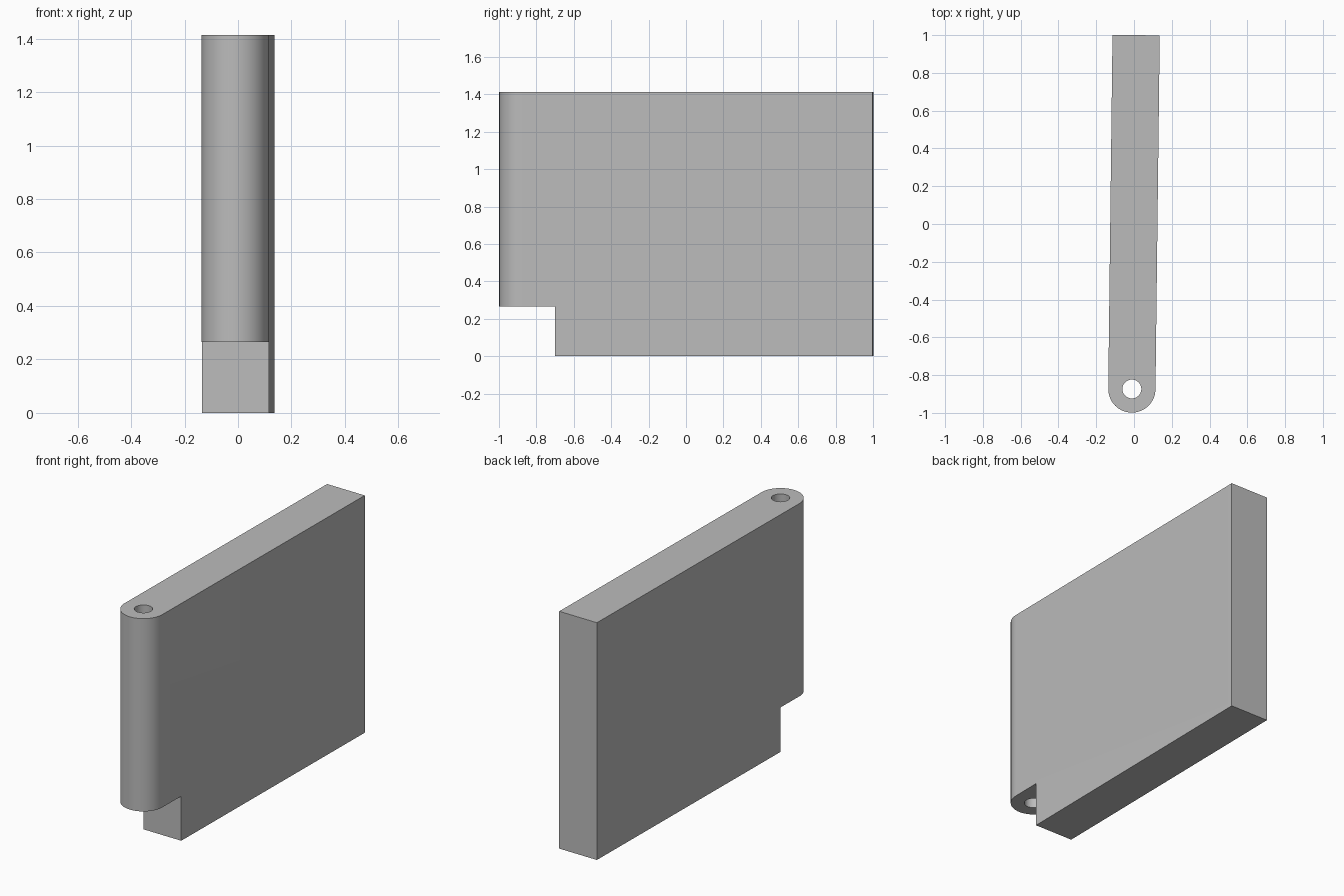
import bpy
import bmesh
import math

old = bpy.data.objects.get("Cube")
if old:
    bpy.data.objects.remove(old, do_unlink=True)

HEIGHT = 1.413
LENGTH = 1.8735            # barrel axis to the back edge
RADIUS = 0.125             # half the leaf thickness
HOLE_RADIUS = 0.05
NOTCH_DEPTH, NOTCH_HEIGHT = 0.175, 0.265
AXIS = (-0.0113, -0.8735, 0)
SWING = -0.012             # slight turn about the barrel axis

grey = bpy.data.materials.new("plain grey")
grey.use_nodes = True
colour = (0.5, 0.5, 0.5, 1)
grey.diffuse_color = colour
grey.node_tree.nodes["Principled BSDF"].inputs["Base Color"].default_value = colour


def arc(radius, start, end, steps):
    return [(radius * math.cos(a), radius * math.sin(a))
            for a in (start + (end - start) * i / steps for i in range(steps + 1))]


def prism(name, outline, bottom, top):
    """Extrude a plan outline upwards, in the frame of the barrel axis."""
    bm = bmesh.new()
    face = bm.faces.new([bm.verts.new((x, y, bottom)) for x, y in outline])
    grown = bmesh.ops.extrude_face_region(bm, geom=[face])
    bmesh.ops.translate(bm, vec=(0, 0, top - bottom),
                        verts=[v for v in grown["geom"] if isinstance(v, bmesh.types.BMVert)])
    bmesh.ops.recalc_face_normals(bm, faces=bm.faces)
    mesh = bpy.data.meshes.new(name)
    bm.to_mesh(mesh)
    bm.free()
    mesh.materials.append(grey)
    obj = bpy.data.objects.new(name, mesh)
    bpy.context.collection.objects.link(obj)
    obj.location = AXIS
    obj.rotation_euler.z = SWING
    return obj


# Leaf with a rounded barrel along its front edge
leaf = prism("hinge_leaf",
             arc(RADIUS, math.pi, 2 * math.pi, 40) + [(RADIUS, LENGTH), (-RADIUS, LENGTH)],
             0, HEIGHT)

# Pin hole and lower front notch
hole = prism("pin_hole_cutter", arc(HOLE_RADIUS, 0, 2 * math.pi, 40)[:-1], -0.1, HEIGHT + 0.1)
notch = prism("notch_cutter",
              [(-0.3, -0.3), (0.3, -0.3), (0.3, NOTCH_DEPTH), (-0.3, NOTCH_DEPTH)],
              -0.1, NOTCH_HEIGHT)

bpy.ops.object.select_all(action="DESELECT")
leaf.select_set(True)
bpy.context.view_layer.objects.active = leaf
for cutter in (notch, hole):
    cut = leaf.modifiers.new(cutter.name, "BOOLEAN")
    cut.operation = "DIFFERENCE"
    cut.solver = "EXACT"
    cut.object = cutter
    bpy.ops.object.modifier_apply(modifier=cut.name)
    bpy.data.objects.remove(cutter, do_unlink=True)

bpy.ops.object.shade_smooth_by_angle(angle=math.radians(30))
